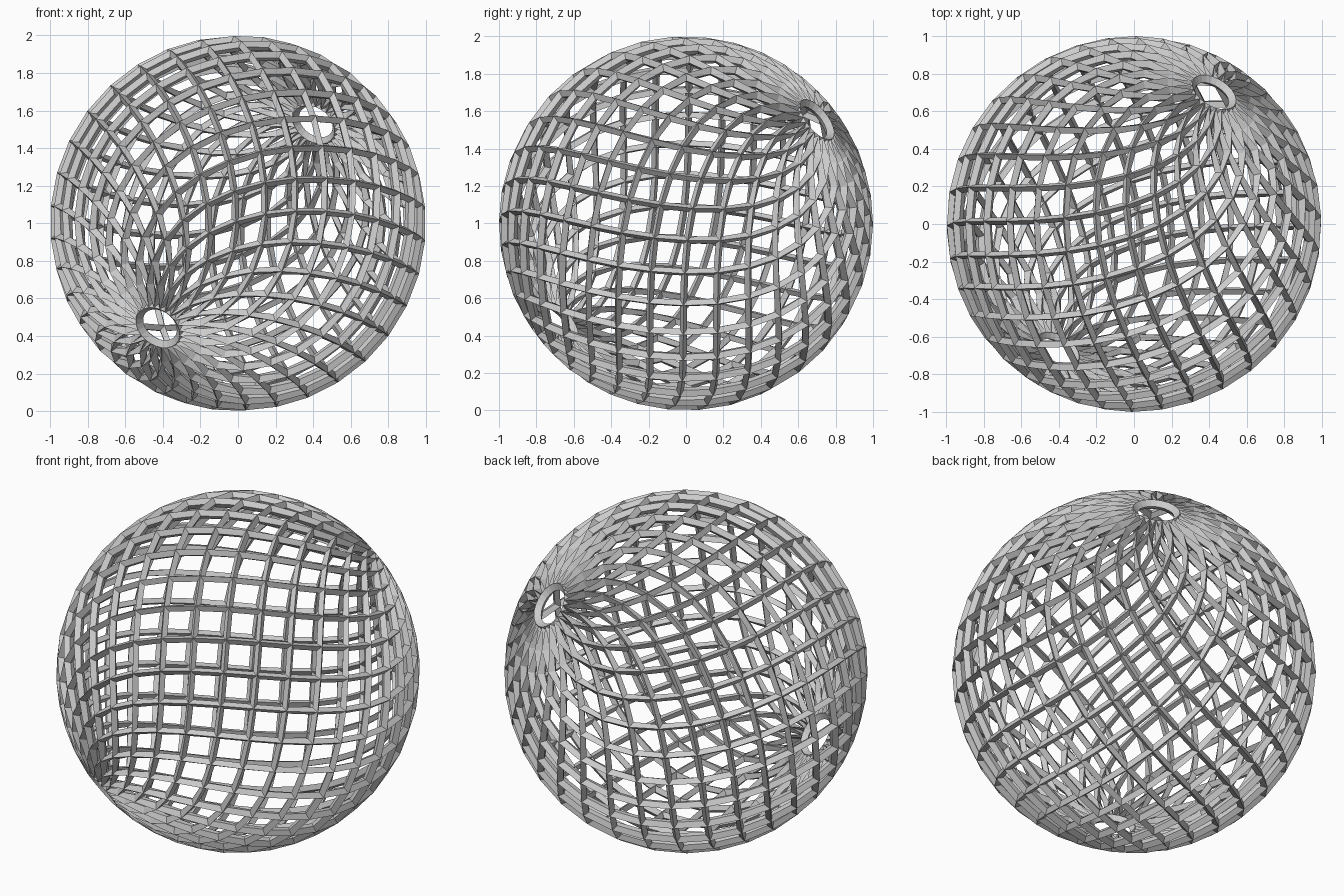
import bpy, bmesh
from math import sin, cos, pi
from mathutils import Vector

if "Cube" in bpy.data.objects:
    bpy.data.objects.remove(bpy.data.objects["Cube"])

N = 24                # lattice nodes around each ring
ROWS = 24             # latitude steps from pole to pole
THICK = 0.055

# tilted axis through the two polar openings, with a reference node for the phase
axis = Vector((0.43, 0.707, 0.56)).normalized()
ref = Vector((0.985, 0.05, 0.09))
u = (ref - axis * ref.dot(axis)).normalized()
v = axis.cross(u)


def node(k, j):
    th = pi * k / ROWS
    ph = 2 * pi * (j + 0.5 * (k % 2)) / N
    return axis * cos(th) + (u * cos(ph) + v * sin(ph)) * sin(th)


# staggered rings of nodes between the polar openings
pts = {(k, j): node(k, j) for k in range(1, ROWS) for j in range(N)}
reach = max(abs(c) for p in pts.values() for c in p)
radius = 1.0 / reach - THICK / 2

bm = bmesh.new()
vs = {key: bm.verts.new(p * radius + Vector((0, 0, 1))) for key, p in pts.items()}


def at(k, j):
    return vs[(k, j % N)]


# diamond cells
for k in range(2, ROWS - 1):
    s = k % 2
    for j in range(N):
        bm.faces.new((at(k, j), at(k + 1, j + s), at(k, j + 1), at(k - 1, j + s)))

# triangles next to the polar rings, and the polar caps
for k, d in ((1, 1), (ROWS - 1, -1)):
    for j in range(N):
        bm.faces.new((at(k, j), at(k + d, j + 1), at(k, j + 1)))
    bm.faces.new([at(k, j) for j in range(N)])

bmesh.ops.recalc_face_normals(bm, faces=bm.faces)
me = bpy.data.meshes.new("lattice_sphere")
bm.to_mesh(me)
bm.free()
ob = bpy.data.objects.new("lattice_sphere", me)
bpy.context.collection.objects.link(ob)

# turn every edge into a strut
w = ob.modifiers.new("struts", 'WIREFRAME')
w.thickness = THICK
w.offset = 0
w.use_even_offset = False
w.use_replace = True
w.use_boundary = True
